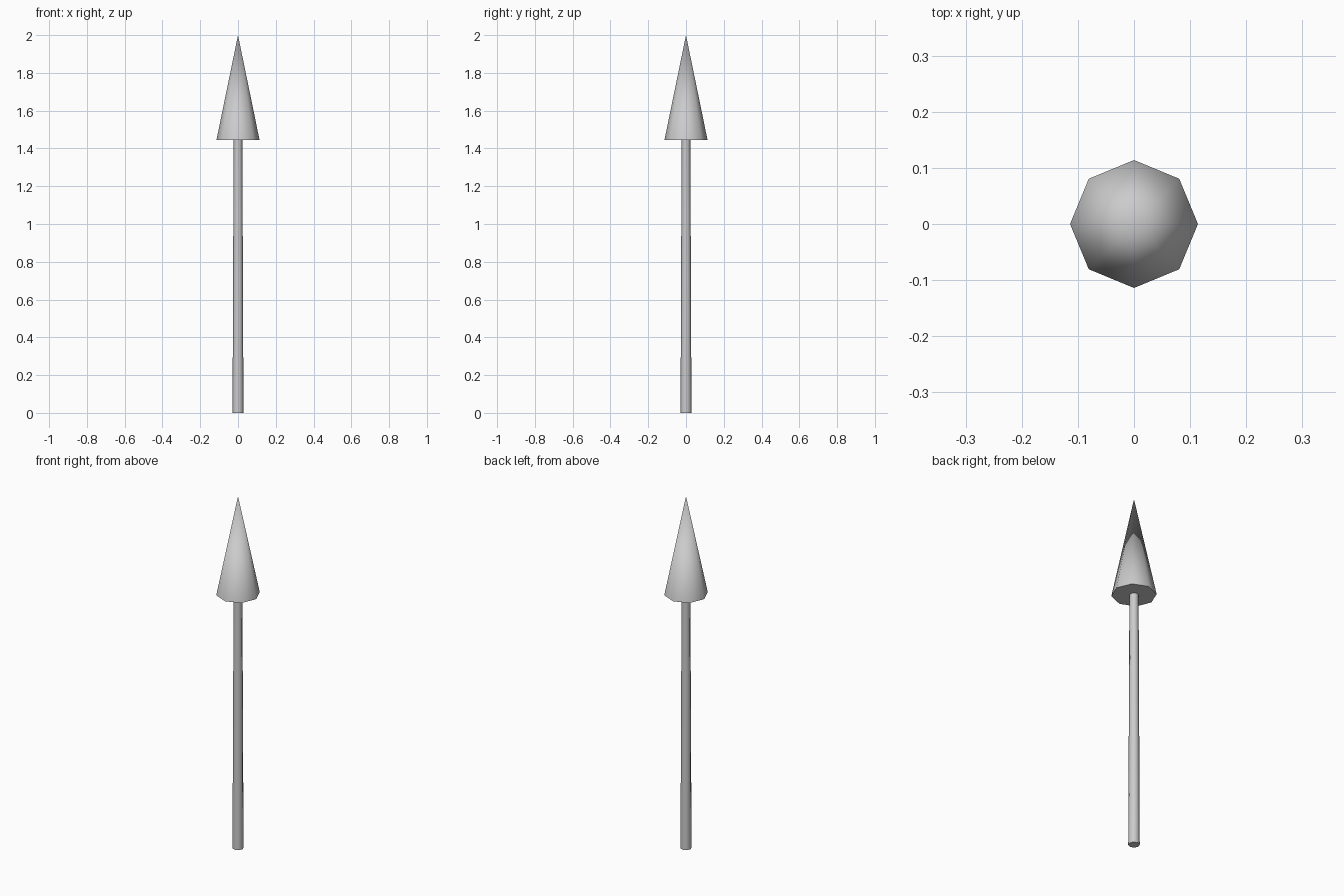
import bpy
import math

if "Cube" in bpy.data.objects:
    bpy.data.objects.remove(bpy.data.objects["Cube"])


def tapered_part(name, r_bottom, r_top, z0, z1, sides=8):
    """Upright tapered prism with smooth sides and sharp caps."""
    bpy.ops.mesh.primitive_cone_add(vertices=sides, radius1=r_bottom, radius2=r_top,
                                    depth=z1 - z0, location=(0, 0, (z0 + z1) / 2))
    obj = bpy.context.object
    obj.name = name
    bpy.ops.object.shade_smooth_by_angle(angle=math.radians(60))
    return obj


# Slightly tapering shaft, seated just inside the head
tapered_part("shaft", 0.029, 0.023, 0.0, 1.46)

# Long pointed head with a flat underside
tapered_part("pointed_head", 0.114, 0.0, 1.445, 2.0)
